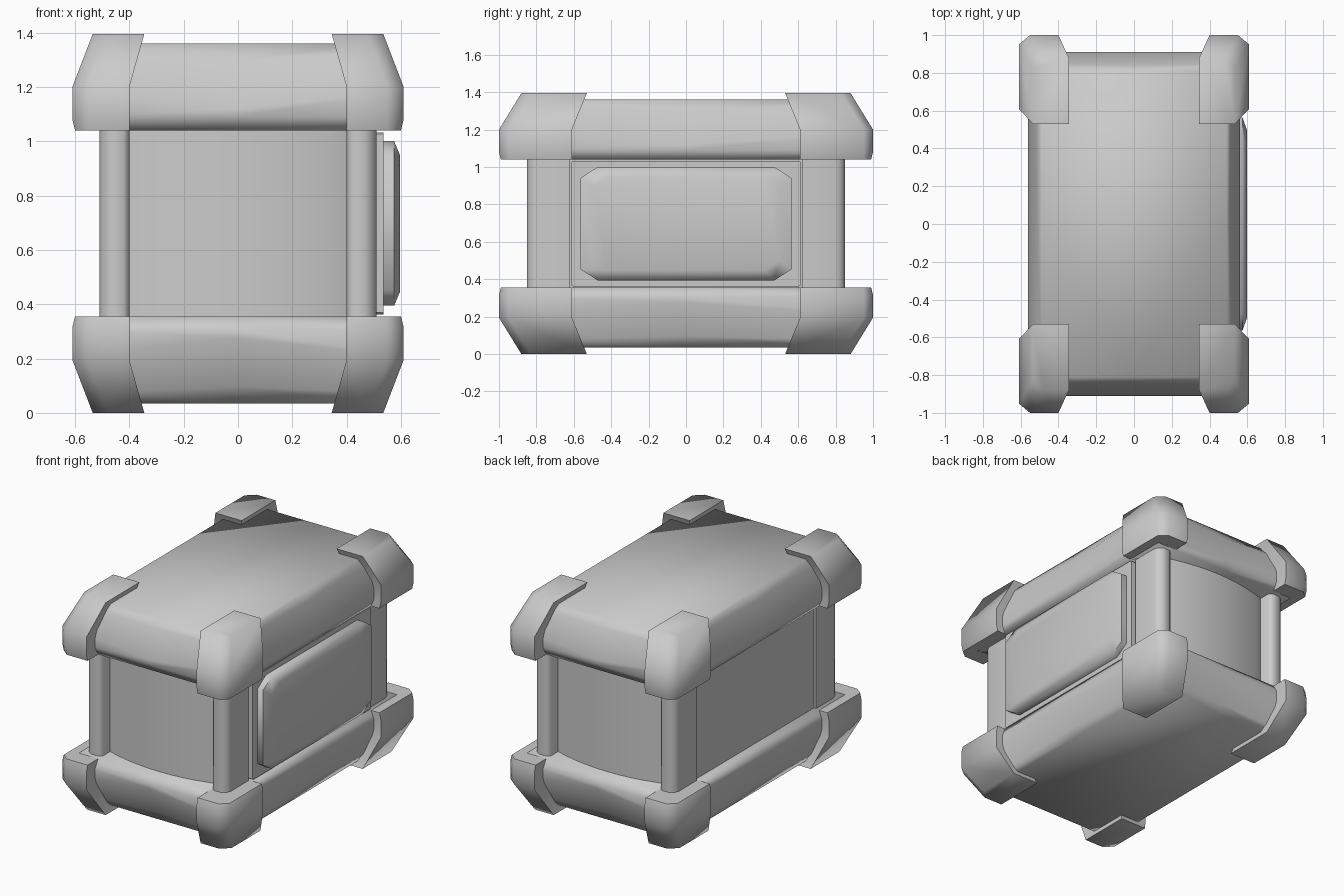
import bpy, bmesh, math
from mathutils import Vector

cube = bpy.data.objects.get("Cube")
if cube:
    bpy.data.objects.remove(cube, do_unlink=True)

grey = bpy.data.materials.new("light_grey")
grey.use_nodes = True
colour = (0.6, 0.6, 0.6, 1)
grey.diffuse_color = colour
grey.node_tree.nodes["Principled BSDF"].inputs["Base Color"].default_value = colour

HEIGHT = 1.395


def loft(name, rings, angle=70):
    """Skin a stack of equal rings, cap both ends and shade smooth."""
    bm = bmesh.new()
    loops = [[bm.verts.new(p) for p in ring] for ring in rings]
    n = len(loops[0])
    for a, b in zip(loops, loops[1:]):
        for i in range(n):
            j = (i + 1) % n
            bm.faces.new((a[i], a[j], b[j], b[i]))
    bm.faces.new(loops[0])
    bm.faces.new(loops[-1])
    bmesh.ops.recalc_face_normals(bm, faces=bm.faces)
    mesh = bpy.data.meshes.new(name)
    bm.to_mesh(mesh)
    bm.free()
    mesh.materials.append(grey)
    obj = bpy.data.objects.new(name, mesh)
    bpy.context.collection.objects.link(obj)
    bpy.ops.object.select_all(action='DESELECT')
    obj.select_set(True)
    bpy.context.view_layer.objects.active = obj
    bpy.ops.object.shade_smooth_by_angle(angle=math.radians(angle))
    return obj


def flip(rings, sx=1, sy=1, upside_down=False):
    return [[(x * sx, y * sy, HEIGHT - z if upside_down else z)
             for x, y, z in ring] for ring in rings]


def slab_ring(x, y, z, mid_dip=0, mid_inset=0):
    """Rectangle with a middle point on each side."""
    m, d = mid_inset, z - mid_dip
    return [(x, y, z), (0, y - m, d), (-x, y, z), (-x + m, 0, d),
            (-x, -y, z), (0, -y + m, d), (x, -y, z), (x - m, 0, d)]


def level(points, z):
    return [(x, y, z) for x, y in points]


# Padded lid and base
slab = [slab_ring(0.54, 0.88, 1.04), slab_ring(0.56, 0.91, 1.09),
        slab_ring(0.56, 0.91, 1.18, 0.06), slab_ring(0.52, 0.85, 1.32, 0.02, 0.01),
        slab_ring(0.49, 0.81, 1.36)]

# Corner guards, flaring outward and tapering at the end
wide = [(0.40, 0.61), (0.40, 1.0), (0.55, 1.0), (0.61, 0.95), (0.61, 0.61)]
narrow = [(0.345, 0.53), (0.345, 0.88), (0.48, 0.88), (0.535, 0.83), (0.535, 0.53)]
rim = [(min(x, 0.60), min(y, 0.99)) for x, y in wide]
guard = [level(rim, 1.04), level(wide, 1.08), level(wide, 1.20), level(narrow, HEIGHT)]

# Rounded upright posts
post_outline = [(0.40, 0.62), (0.40, 0.83), (0.42, 0.85), (0.47, 0.85),
                (0.50, 0.83), (0.51, 0.80), (0.51, 0.62)]
post = [level(post_outline, z) for z in (0.34, 1.06)]

for part, low in (("upper", False), ("lower", True)):
    loft(part + "_slab", flip(slab, upside_down=low))
    for side, sx in (("left", 1), ("right", -1)):
        for end, sy in (("front", -1), ("back", 1)):
            loft(f"{part}_{end}_{side}_guard", flip(guard, sx, sy, low))

for side, sx in (("left", 1), ("right", -1)):
    for end, sy in (("front", -1), ("back", 1)):
        loft(f"{end}_{side}_post", flip(post, sx, sy))

# Body with bowed front and back walls and flat sides
bow = [(-0.42 + 0.84 * i / 10, 0.75 + 0.07 * (1 - (i / 5 - 1) ** 2)) for i in range(11)]
outline = [(-0.495, 0.7)] + bow + [(0.495, 0.7)]
outline += [(-x, -y) for x, y in outline]
loft("body", [level(outline, z) for z in (0.34, 1.06)], 30)


def plate_ring(x, half_y, half_z, cut):
    """Upright rectangle with clipped corners."""
    h, v = half_y - cut, half_z - cut * 0.65
    mid = HEIGHT / 2
    corners = [(half_y, v), (h, half_z), (-h, half_z), (-half_y, v),
               (-half_y, -v), (-h, -half_z), (h, -half_z), (half_y, -v)]
    return [(x, y, mid + z) for y, z in corners]


# Side door backing and raised door panel
loft("door_backing", [plate_ring(x, 0.613, 0.335, 0.01) for x in (0.48, 0.535)], 30)
loft("door_panel", [plate_ring(0.52, 0.563, 0.303, 0.09),
                    plate_ring(0.575, 0.563, 0.303, 0.09),
                    plate_ring(0.597, 0.50, 0.25, 0.08)])
